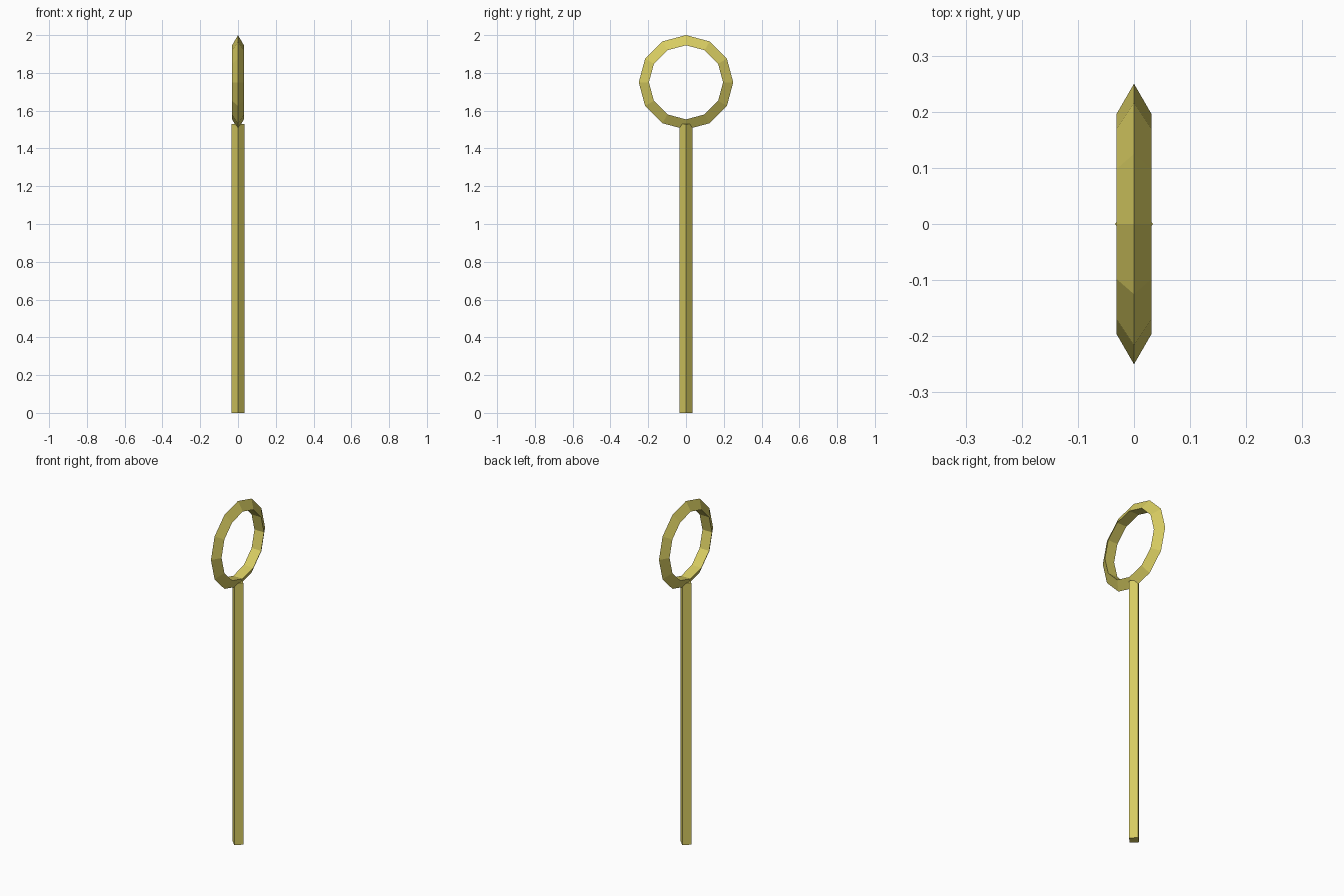
import bpy, math

if "Cube" in bpy.data.objects:
    bpy.data.objects.remove(bpy.data.objects["Cube"])

brass = bpy.data.materials.new("brass yellow")
brass.diffuse_color = (0.68, 0.60, 0.12, 1)
brass.use_nodes = True
brass.node_tree.nodes["Principled BSDF"].inputs["Base Color"].default_value = brass.diffuse_color


def finish(name):
    ob = bpy.context.object
    ob.name = name
    ob.data.materials.append(brass)
    bpy.ops.object.shade_flat()
    return ob


# Handle: four-sided rod with its edges on the x and y axes
ROD_TOP = 1.53
bpy.ops.mesh.primitive_cylinder_add(vertices=4, radius=0.034, depth=ROD_TOP,
                                    location=(0, 0, ROD_TOP / 2))
finish("handle")

# Ring: 12 segments with a triangular section, point facing outward
TUBE = 0.0358
bpy.ops.mesh.primitive_torus_add(major_segments=12, minor_segments=3,
                                 major_radius=0.25 - TUBE, minor_radius=TUBE,
                                 location=(0, 0, 1.75),
                                 rotation=(0, math.pi / 2, 0))
finish("ring")
